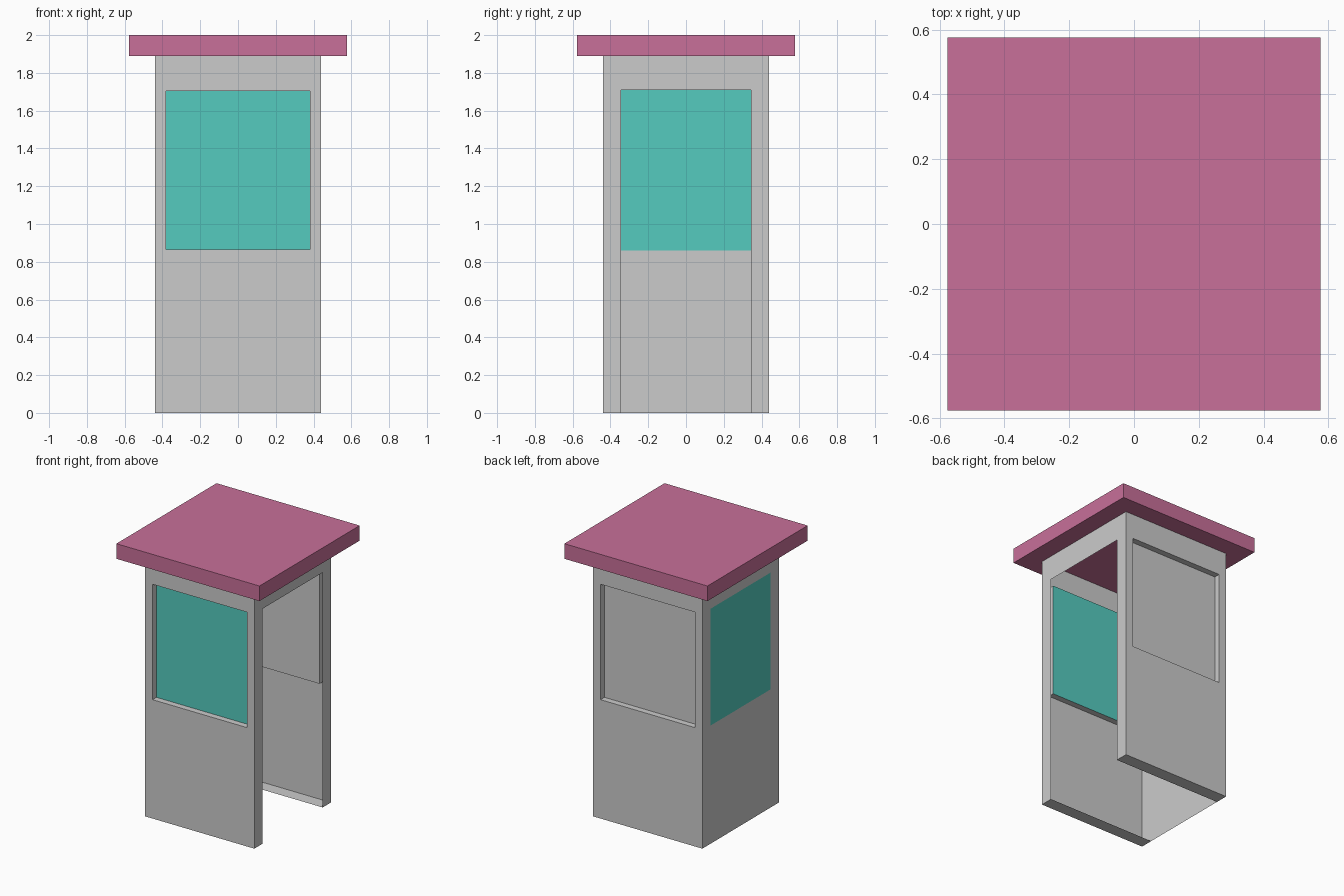
import bpy, bmesh
from math import radians
from mathutils import Matrix

if "Cube" in bpy.data.objects:
    bpy.data.objects.remove(bpy.data.objects["Cube"])

HALF, TOP = 0.44, 1.89        # booth half width, wall height
JAMB = 0.345                  # half width of the door opening
RECESS = 0.045                # how far the windows are pushed in


def material(name, color):
    mat = bpy.data.materials.new(name)
    mat.diffuse_color = color
    mat.use_nodes = True
    mat.node_tree.nodes["Principled BSDF"].inputs["Base Color"].default_value = mat.diffuse_color
    return mat


def build(name, quads, turn, mat=None):
    """Make an object from quads laid out on the front wall, turned about z."""
    bm = bmesh.new()
    for quad in quads:
        bm.faces.new([bm.verts.new(p) for p in quad])
    bmesh.ops.remove_doubles(bm, verts=bm.verts, dist=1e-5)
    bm.transform(Matrix.Rotation(radians(turn), 4, 'Z'))
    mesh = bpy.data.meshes.new(name)
    bm.to_mesh(mesh)
    bm.free()
    obj = bpy.data.objects.new(name, mesh)
    bpy.context.collection.objects.link(obj)
    if mat:
        mesh.materials.append(mat)
    return obj


def corners(w, z0, z1, y):
    return [(-w, y, z0), (w, y, z0), (w, y, z1), (-w, y, z1)]


def bridge(outer, inner):
    """Quads joining two rectangles, leaving out any of zero area."""
    quads = []
    for i in range(4):
        j = (i + 1) % 4
        a, b, c, d = outer[i], outer[j], inner[j], inner[i]
        if i == 0 and a[2] == d[2] and a[1] == d[1]:
            continue
        quads.append([a, b, c, d])
    return quads


teal = material("teal_glass", (0.09, 0.60, 0.52, 1))
pink = material("pink_roof", (0.58, 0.16, 0.32, 1))
wall = corners(HALF, 0, TOP, -HALF)

# Front and back walls: sheet with a pushed-in window and a bottom flange
for name, turn, mat in (("front", 0, teal), ("back", 180, None)):
    hole = corners(0.38, 0.865, 1.705, -HALF)
    pane = corners(0.38, 0.865, 1.705, -HALF + RECESS)
    flange = [(-HALF, -HALF, 0), (-HALF, -JAMB, 0), (HALF, -JAMB, 0), (HALF, -HALF, 0)]
    build(name + "_wall", bridge(wall, hole) + bridge(hole, pane) + [flange], turn)
    build(name + "_window", [pane], turn, mat)

# Left wall with a flush window
glass = corners(JAMB, 0.86, 1.71, -HALF)
build("left_wall", bridge(wall, glass), 270)
build("left_window", [glass], 270, teal)

# Right side: door surround, open to the ground
build("door_surround", bridge(wall, corners(JAMB, 0, 1.71, -HALF)), 90)

# Flat overhanging roof
bpy.ops.mesh.primitive_cube_add(size=1, location=(0, 0, (TOP + 2) / 2))
roof = bpy.context.object
roof.name = "roof"
roof.scale = (1.152, 1.152, 2 - TOP)
roof.data.materials.append(pink)
